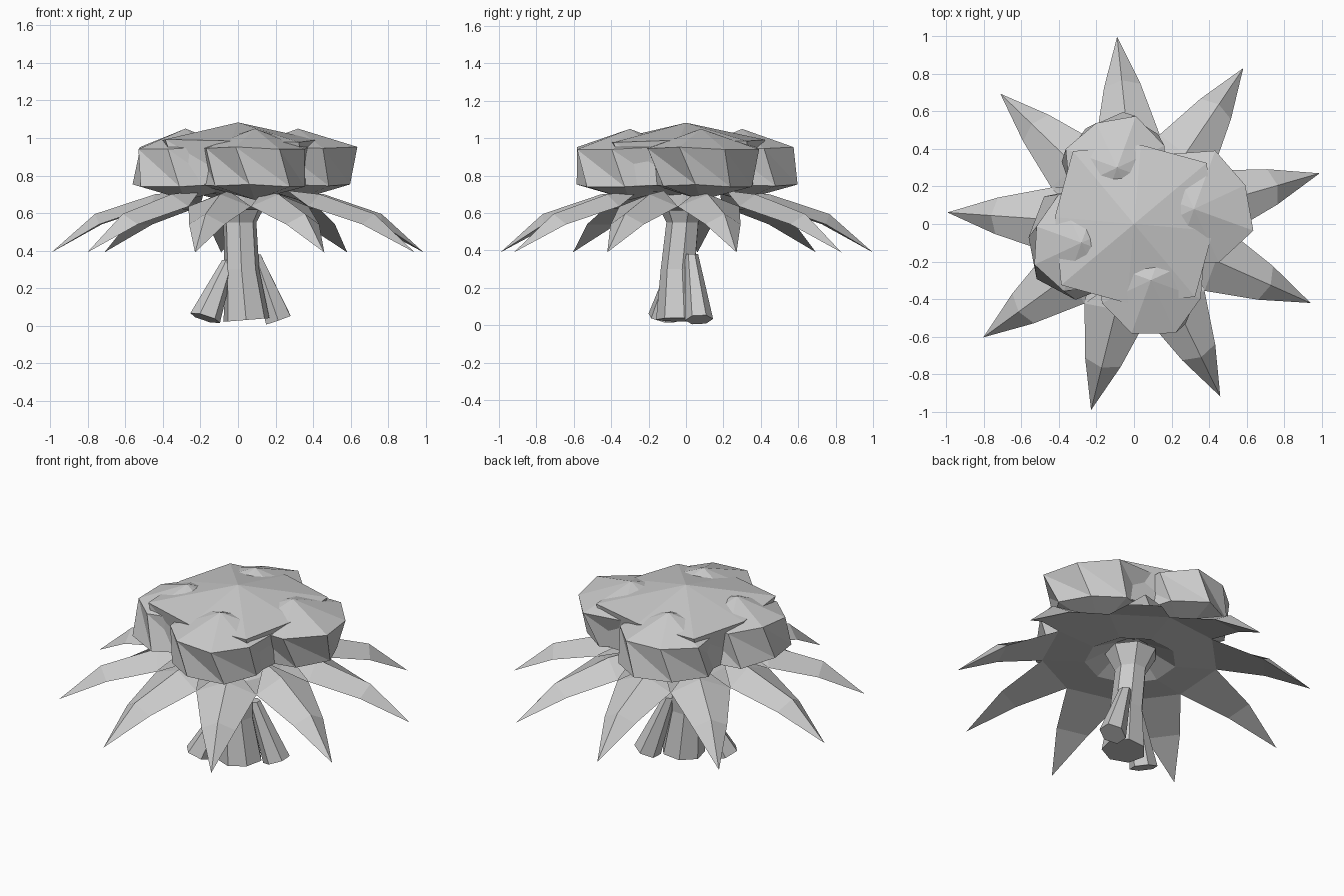
import bpy, bmesh
from math import sin, cos, radians, pi
from mathutils import Vector

if "Cube" in bpy.data.objects:
    bpy.data.objects.remove(bpy.data.objects["Cube"], do_unlink=True)

grey = bpy.data.materials.new("plain grey")
grey.use_nodes = True
COLOUR = (0.6, 0.6, 0.6, 1)
grey.diffuse_color = COLOUR
grey.node_tree.nodes["Principled BSDF"].inputs["Base Color"].default_value = COLOUR


def polar(r, degrees, z):
    a = radians(degrees)
    return Vector((r * cos(a), r * sin(a), z))


def finish(bm, name):
    bmesh.ops.remove_doubles(bm, verts=bm.verts, dist=0.0005)
    bmesh.ops.recalc_face_normals(bm, faces=bm.faces)
    mesh = bpy.data.meshes.new(name)
    bm.to_mesh(mesh)
    bm.free()
    mesh.materials.append(grey)
    obj = bpy.data.objects.new(name, mesh)
    bpy.context.collection.objects.link(obj)


def clump(name, x, y, n, turn, top, rim, bottom, base, twist=14, wobble=0.06, step=2.4):
    """Faceted foliage lump: peaked cap, twisted wall and pointed underside."""
    bm = bmesh.new()
    centre = Vector((x, y, 0))
    rings = []
    for k, (r, z) in enumerate((rim, bottom)):
        ring = []
        for i in range(n):
            rr = r * (1 + wobble * sin(i * step + turn))
            p = polar(rr, turn + i * 360 / n + k * twist, z + 0.008 * sin(i * 1.9))
            ring.append(bm.verts.new(p + centre))
        rings.append(ring)
    upper, lower = rings
    peak, foot = bm.verts.new((x, y, top)), bm.verts.new((x, y, base))
    for i in range(n):
        j = (i + 1) % n
        bm.faces.new((upper[i], upper[j], lower[j]))
        bm.faces.new((upper[i], lower[j], lower[i]))
        bm.faces.new((upper[i], upper[j], peak))
        bm.faces.new((lower[i], lower[j], foot))
    finish(bm, name)


def stem(name, n, sections, turn=0):
    """Branch through (x, y, z, radius, x tilt, y tilt) cross-sections."""
    bm = bmesh.new()
    rings = []
    for x, y, z, r, tilt_x, tilt_y in sections:
        ring = []
        for i in range(n):
            p = polar(r, turn + i * 360 / n, z)
            p.z += p.x * tilt_x + p.y * tilt_y
            ring.append(bm.verts.new(p + Vector((x, y, 0))))
        rings.append(ring)
    for a, b in zip(rings, rings[1:]):
        for i in range(n):
            j = (i + 1) % n
            bm.faces.new((a[i], a[j], b[j], b[i]))
    bm.faces.new(rings[0])
    bm.faces.new(rings[-1])
    finish(bm, name)


# Trunk with a bend and a flared head, and two leaning roots
stem("trunk", 7, [(0.045, -0.035, 0.03, 0.125, 0.08, 0), (0.02, -0.04, 0.3, 0.095, 0, 0),
                  (0.01, -0.015, 0.55, 0.09, 0, 0), (0.01, -0.01, 0.66, 0.15, 0, 0)], 12)
stem("left_root", 6, [(0.215, 0.07, 0.03, 0.075, 0.35, 0.05),
                      (0.09, 0.03, 0.38, 0.035, 0, 0)], 30)
stem("right_root", 6, [(-0.175, -0.125, 0.04, 0.08, -0.3, -0.2),
                       (-0.05, -0.05, 0.35, 0.035, 0, 0)], 10)

# Drooping ring of nine ridged leaves with flat undersides and a hollow middle
leaves = bmesh.new()
for k in range(9):
    a = 16 + 40 * k

    def v(r, side, z):
        d = polar(1, a, 0)
        return leaves.verts.new(d * r + Vector((-d.y + 0, d.x, 0)) * side
                                + Vector((0.016, -0.009, z)))

    crown, hub = v(0.27, 0, 0.72), v(0, 0, 0.75)
    root, mid, tip = v(0.46, 0, 0.70), v(0.78, 0, 0.595), v(1.013, 0, 0.39)
    notches, edges, inner = [], [], []
    for s in (-1, 1):
        notch = v(0.47, s * 0.171, 0.635)
        edge = v(0.75, s * 0.098, 0.54)
        leaves.faces.new((crown, root, notch))
        leaves.faces.new((root, mid, edge, notch))
        leaves.faces.new((mid, tip, edge))
        notches.append(notch)
        edges.append(edge)
        inner.append(v(0.245, s * 0.0892, 0.615))
    leaves.faces.new((edges[0], edges[1], tip))
    leaves.faces.new((notches[0], notches[1], edges[1], edges[0]))
    leaves.faces.new((inner[0], inner[1], notches[1], notches[0]))
    leaves.faces.new((inner[1], inner[0], hub))
finish(leaves, "leaf_ring")

# Central crown overhanging the four surrounding clumps
clump("centre_crown", 0, 0, 8, 40, 1.083, (0.465, 0.985), (0.42, 0.75), 0.68, 8, 0.12, pi)
for name, x, y, turn, r, low in (("front_clump", 0.09, -0.30, 205, 0.30, 0.285),
                                 ("left_clump", 0.32, 0.08, 295, 0.32, 0.265),
                                 ("back_clump", -0.09, 0.30, 25, 0.28, 0.285),
                                 ("right_clump", -0.28, -0.10, 115, 0.27, 0.30)):
    clump(name, x, y, 8, turn, 1.05, (r, 0.945), (low, 0.745), 0.67)
